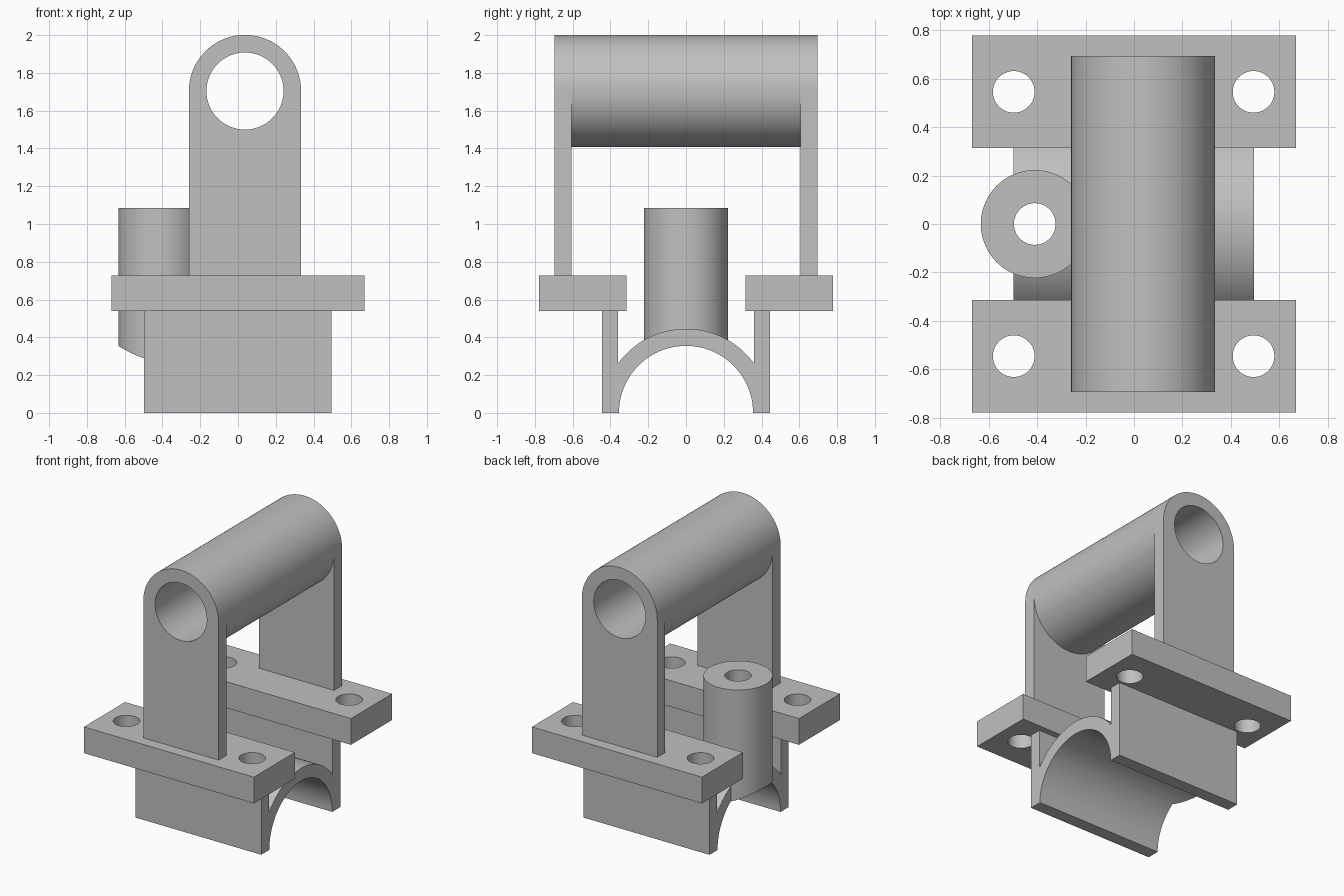
import bpy
import bmesh
from math import pi, sin, cos, asin, radians
from mathutils import Vector

default = bpy.data.objects.get("Cube")
if default:
    bpy.data.objects.remove(default, do_unlink=True)

SEGMENTS = 96

grey = bpy.data.materials.new("cast grey")
grey.use_nodes = True
COLOUR = (0.53, 0.53, 0.53, 1)
grey.diffuse_color = COLOUR
grey.node_tree.nodes["Principled BSDF"].inputs["Base Color"].default_value = COLOUR


def arc(cu, cv, r, start, end, n):
    """Points along an arc, end points included."""
    angles = [start + (end - start) * i / n for i in range(n + 1)]
    return [(cu + r * cos(a), cv + r * sin(a)) for a in angles]


def prism(name, profile, axis, low, high):
    """Extrude a flat profile along an axis; the profile uses the other two axes in order."""
    def place(u, v, w):
        return Vector({"x": (w, u, v), "y": (u, w, v), "z": (u, v, w)}[axis])
    bm = bmesh.new()
    face = bm.faces.new([bm.verts.new(place(u, v, low)) for u, v in profile])
    side = bmesh.ops.extrude_face_region(bm, geom=[face])["geom"]
    moved = [g for g in side if isinstance(g, bmesh.types.BMVert)]
    bmesh.ops.translate(bm, verts=moved, vec=place(0, 0, high - low))
    bmesh.ops.recalc_face_normals(bm, faces=bm.faces)
    mesh = bpy.data.meshes.new(name)
    bm.to_mesh(mesh)
    bm.free()
    mesh.materials.append(grey)
    obj = bpy.data.objects.new(name, mesh)
    bpy.context.collection.objects.link(obj)
    return obj


def cylinder(name, cu, cv, r, axis, low, high):
    return prism(name, arc(cu, cv, r, 0, 2 * pi, SEGMENTS)[:-1], axis, low, high)


def combine(obj, other, operation):
    """Apply a boolean and remove the tool object."""
    other.hide_render = True
    mod = obj.modifiers.new("boolean", "BOOLEAN")
    mod.operation = operation
    mod.solver = "EXACT"
    mod.object = other
    graph = bpy.context.evaluated_depsgraph_get()
    result = bpy.data.meshes.new_from_object(obj.evaluated_get(graph))
    obj.modifiers.clear()
    obj.data = result
    bpy.data.objects.remove(other, do_unlink=True)


parts = []

# Saddle: side walls joined by an arch, with the boss standing on one end
WALL_OUT, WALL_IN, WALL_TOP = 0.445, 0.36, 0.54
spring = asin((WALL_OUT ** 2 - WALL_IN ** 2) ** 0.5 / WALL_OUT)
profile = [(WALL_OUT, 0), (WALL_OUT, WALL_TOP), (WALL_IN, WALL_TOP)]
profile += arc(0, 0, WALL_OUT, spring, pi - spring, 64)
profile += [(-WALL_IN, WALL_TOP), (-WALL_OUT, WALL_TOP), (-WALL_OUT, 0)]
saddle = prism("saddle_with_boss", profile, "x", -0.497, 0.495)
BOSS_X = -0.41
combine(saddle, cylinder("boss", BOSS_X, 0, 0.223, "z", 0.1, 1.085), "UNION")
combine(saddle, cylinder("arch_cutter", 0, 0, 0.355, "x", -1, 1), "DIFFERENCE")
combine(saddle, cylinder("boss_hole", BOSS_X, 0, 0.086, "z", -0.2, 1.3), "DIFFERENCE")
parts.append(saddle)

# Bearing dimensions shared by the uprights and the tube
AXIS_X, AXIS_Z, OUTER, BORE = 0.037, 1.704, 0.297, 0.204
FLANGE_TOP = 0.727


def bore(obj):
    combine(obj, cylinder("bore", AXIS_X, AXIS_Z, BORE, "y", -1, 1), "DIFFERENCE")
    parts.append(obj)


for label, side in (("front", -1), ("back", 1)):
    # Bolting flange with two holes
    y0, y1 = sorted((side * 0.315, side * 0.778))
    rectangle = [(-0.67, y0), (0.67, y0), (0.67, y1), (-0.67, y1)]
    flange = prism(label + "_flange", rectangle, "z", WALL_TOP, FLANGE_TOP)
    for x in (-0.497, 0.494):
        combine(flange, cylinder("bolt_hole", x, side * 0.546, 0.086, "z", 0.4, 0.9), "DIFFERENCE")
    parts.append(flange)

    # Round-topped upright
    outline = [(AXIS_X - OUTER, FLANGE_TOP), (AXIS_X + OUTER, FLANGE_TOP)]
    outline += arc(AXIS_X, AXIS_Z, OUTER, 0, pi, SEGMENTS // 2)
    y0, y1 = sorted((side * 0.605, side * 0.695))
    bore(prism(label + "_upright", outline, "y", y0, y1))

# Bearing tube between the uprights
bore(cylinder("bearing_tube", AXIS_X, AXIS_Z, OUTER, "y", -0.605, 0.605))

# Smooth the round faces and keep the edges crisp
bpy.ops.object.select_all(action="DESELECT")
for obj in parts:
    obj.select_set(True)
bpy.context.view_layer.objects.active = parts[0]
bpy.ops.object.shade_smooth_by_angle(angle=radians(30))
